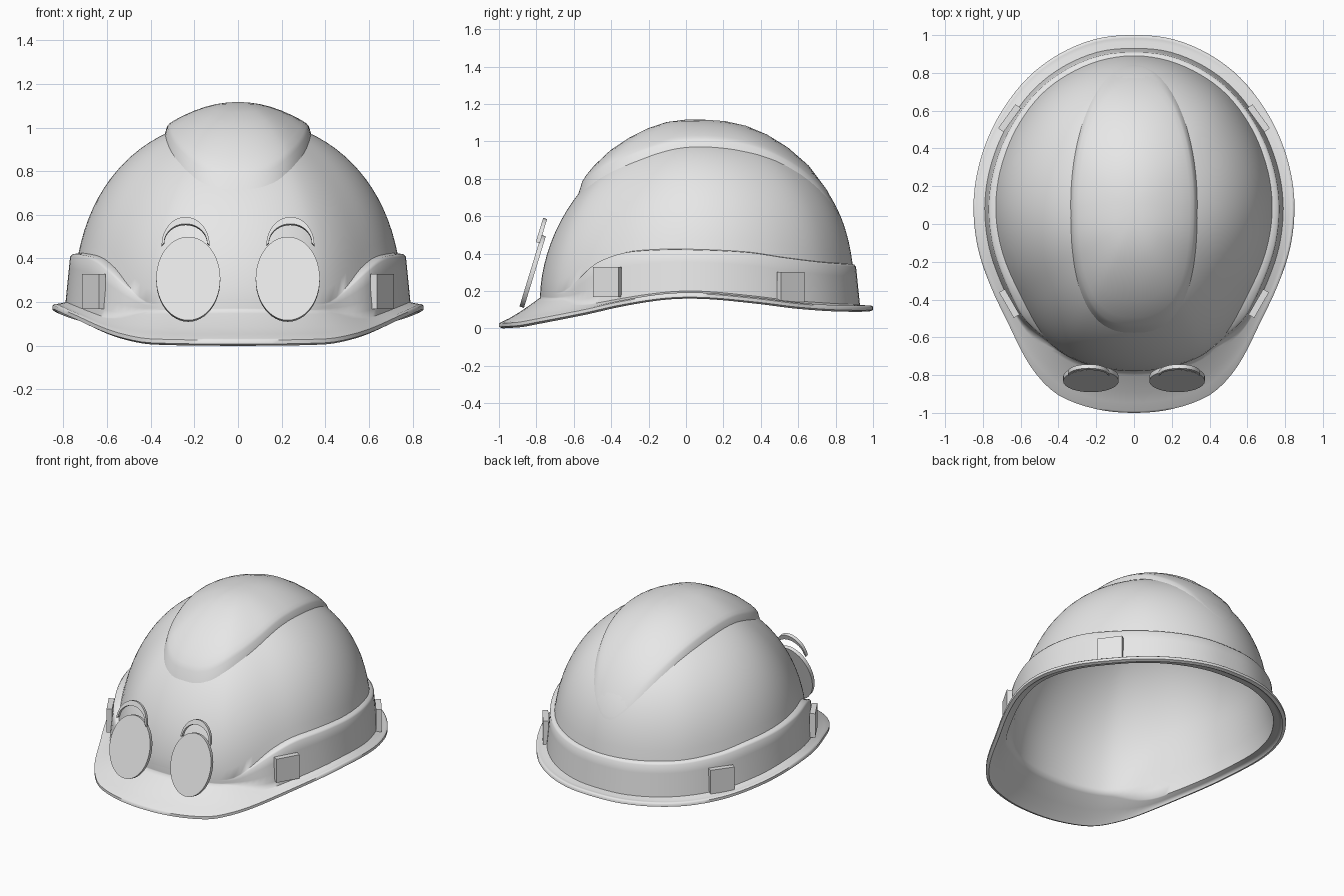
import bpy
import bmesh
from math import sin, cos, asin, pi, radians, degrees, atan2, hypot
from mathutils import Matrix, Vector

cube = bpy.data.objects.get("Cube")
if cube:
    bpy.data.objects.remove(cube, do_unlink=True)

grey = bpy.data.materials.new("light_grey")
grey.use_nodes = True
COLOR = (0.8, 0.8, 0.8, 1)
grey.diffuse_color = COLOR
grey.node_tree.nodes["Principled BSDF"].inputs["Base Color"].default_value = COLOR

TOP = 1.04
SEG = 120

# Outlines as (degrees from the front, value), mirrored left to right
BRIM_R = [(0, 1), (12, 1), (24, .99), (31, .96), (50, .855), (65, .828), (83, .838),
          (97, .856), (115, .886), (131, .922), (149, .969), (168, 1), (180, 1)]
BRIM_Z = [(0, 0), (24, .006), (31, .02), (50, .073), (65, .117), (83, .154), (97, .157),
          (115, .133), (131, .105), (149, .09), (180, .09)]
DOME_R = [(0, .78), (25, .785), (31, .78), (54, .735), (70, .73), (90, .745), (115, .785),
          (131, .82), (150, .865), (180, .9)]
DOME_Z = [(0, .165), (31, .16), (54, .165), (90, .21), (115, .185), (131, .16), (180, .13)]
DOME_N = [(0, 1.85), (90, 2.15), (180, 2.5)]
BAND_Z = [(0, .21), (28, .19), (33, .2), (38, .235), (45, .3), (51, .35), (62, .4),
          (75, .417), (90, .42), (115, .405), (131, .375), (150, .35), (180, .34)]


def at(points, a):
    """Smooth interpolation through the points of an outline."""
    a = abs((a + 180) % 360 - 180)
    i = max(k for k in range(len(points) - 1) if points[k][0] <= a)
    (x0, y0), (x1, y1) = points[i], points[i + 1]

    def slope(k):
        if k in (0, len(points) - 1):
            return 0
        p, q = points[k - 1], points[k + 1]
        return (q[1] - p[1]) / (q[0] - p[0])
    t, w = (a - x0) / (x1 - x0), x1 - x0
    h = t * t * (3 - 2 * t)
    return (y0 * (1 - h) + y1 * h + w * slope(i) * t * (1 - t) ** 2
            - w * slope(i + 1) * t * t * (1 - t))


def dome_radius(a, z):
    n, z0 = at(DOME_N, a), at(DOME_Z, a)
    s = max(0, (z - z0) / (TOP - z0))
    return at(DOME_R, a) * (1 - s ** n) ** (1 / n)


def dome_height(x, y):
    a = degrees(atan2(x, -y))
    n, z0 = at(DOME_N, a), at(DOME_Z, a)
    k = min(1, hypot(x, y) / at(DOME_R, a))
    return z0 + (TOP - z0) * (1 - k ** n) ** (1 / n)


def finish(name, bm, angle=35):
    bmesh.ops.remove_doubles(bm, verts=bm.verts, dist=1e-5)
    bmesh.ops.recalc_face_normals(bm, faces=bm.faces)
    mesh = bpy.data.meshes.new(name)
    bm.to_mesh(mesh)
    bm.free()
    mesh.materials.append(grey)
    ob = bpy.data.objects.new(name, mesh)
    bpy.context.collection.objects.link(ob)
    bpy.ops.object.select_all(action='DESELECT')
    ob.select_set(True)
    bpy.context.view_layer.objects.active = ob
    bpy.ops.object.shade_smooth_by_angle(angle=radians(angle))


def loft(name, columns, angle):
    """Skin a closed ring of point columns."""
    bm = bmesh.new()
    grid = [[bm.verts.new(p) for p in col] for col in columns]
    for c, d in zip(grid, grid[1:] + grid[:1]):
        for i in range(len(c) - 1):
            bm.faces.new((c[i], d[i], d[i + 1], c[i + 1]))
    finish(name, bm, angle)


# Shell: smooth inner skin, brim, raised side band and dome in one skin.
# The band melts into the dome towards the front.
def shell_column(a):
    br, bz = at(BRIM_R, a), at(BRIM_Z, a)
    dr, dz, n = at(DOME_R, a), at(DOME_Z, a), at(DOME_N, a)
    z1 = at(BAND_Z, a)
    t = min(1, max(0, (abs((a + 180) % 360 - 180) - 28) / 26))
    t = t * t * (3 - 2 * t)
    low = dr + (br * .93 - dr) * t
    edge = dome_radius(a, z1)

    def flare(k):
        r = br + (low - br) * k
        return r, bz + .03 + (dz - bz - .03) * ((br - r) / (br - dr)) ** 1.25
    brim = [flare(k) for k in (.25, .5, .75, .9, 1)]
    z0 = brim[-1][1]
    wall, lining = [], []
    for k in (.15, .4, .7, .95):
        z = z0 + (z1 - z0) * k
        r = dome_radius(a, z)
        wall.append((r + (low - .022 * k - r) * t, z))
        lining.append((r + (low + (edge - low) * k - r) * t - .012, z))
    ledge = [(edge + (low - .03 - edge) * t, z1), (edge, z1 + .004)]
    start = asin(((z1 + .004 - dz) / (TOP - dz)) ** (n / 2))
    dome = []
    for i in range(1, 21):
        p = start + (pi / 2 - start) * i / 20
        dome.append((dr * max(0, cos(p)) ** (2 / n), dz + (TOP - dz) * sin(p) ** (2 / n)))
    under = [(r - .012, z - .02) for r, z in brim]
    vault = [(max(0, r - .012), z - .012) for r, z in dome]
    vault[-1] = (0, TOP - .012)
    rim = [(br - .02, bz), (br, bz + .008), (br, bz + .026), (br - .01, bz + .033)]
    profile = (under + lining + vault)[::-1] + rim + brim + wall + ledge + dome
    return [Vector((r * sin(radians(a)), -r * cos(radians(a)), z)) for r, z in profile]


loft("helmet_shell", [shell_column(360 * i / SEG) for i in range(SEG)], 55)

# Raised crown ridge, lying on the dome and fading at the back
RIDGE_H = [(0, .1), (16, .1), (35, .086), (74, .077), (112, .077), (138, .06), (164, .03),
           (180, -.012)]


def ridge_column(a):
    c, s = cos(a), sin(a)
    length, p = (.675, 2.6) if c > 0 else (.74, 2)
    ox = .335 * abs(s) ** (2 / p) * (1 if s > 0 else -1)
    oy = -length * abs(c) ** (2 / p) * (1 if c > 0 else -1)
    column = []
    for k, lift in ((1.03, -.02), (1, .0), (.97, .4), (.94, .49), (.88, .56), (.75, .66),
                    (.6, .76), (.45, .86), (.3, .94), (.15, .99), (0, 1)):
        x, y = ox * k, .1 + oy * k
        h = at(RIDGE_H, max(0, (y + .575) / 1.4 * 180))
        z = dome_height(x, y) + (h * lift if lift >= 0 else lift)
        column.append(Vector((x, y, z)))
    return column


loft("crown_ridge", [ridge_column(2 * pi * i / SEG) for i in range(SEG)], 60)


# Flat part drawn in its own x/z plane, extruded towards the front, then placed
def plate(name, outline, thickness, matrix):
    bm = bmesh.new()
    back = bm.faces.new([bm.verts.new((x, 0, z)) for x, z in outline])
    ext = bmesh.ops.extrude_face_region(bm, geom=[back], use_keep_orig=True)
    verts = [v for v in ext["geom"] if isinstance(v, bmesh.types.BMVert)]
    bmesh.ops.translate(bm, verts=verts, vec=(0, -thickness, 0))
    bm.transform(matrix)
    finish(name, bm)


TILT = Matrix.Rotation(radians(-17), 4, 'X')
disc = [(.147 * cos(2 * pi * i / 48), .2 * sin(2 * pi * i / 48)) for i in range(48)]
arc = [pi * i / 20 for i in range(21)]
crescent = ([(.11 * cos(t), .135 * sin(t)) for t in arc]
            + [(.098 * cos(t), .012 + .09 * sin(t)) for t in reversed(arc)])
rect = [(-.078, -.08), (.078, -.08), (.078, .08), (-.078, .08)]

for side, sx in (("left", 1), ("right", -1)):
    # Oval eye discs and arched brows on the front
    plate(side + "_eye_disc", disc, .025,
          Matrix.Translation((sx * .228, -.808, .301)) @ TILT)
    plate(side + "_brow", crescent, .022,
          Matrix.Translation((sx * .24, -.782, .455)) @ TILT)
    # Clips on the band
    for place, x, y, z, turn in (("front", .645, -.412, .248, 60), ("rear", .645, .55, .222, 126)):
        spin = Matrix.Rotation(radians(sx * turn), 4, 'Z')
        plate(f"{place}_{side}_clip", rect, .035, Matrix.Translation((sx * x, y, z)) @ spin)
